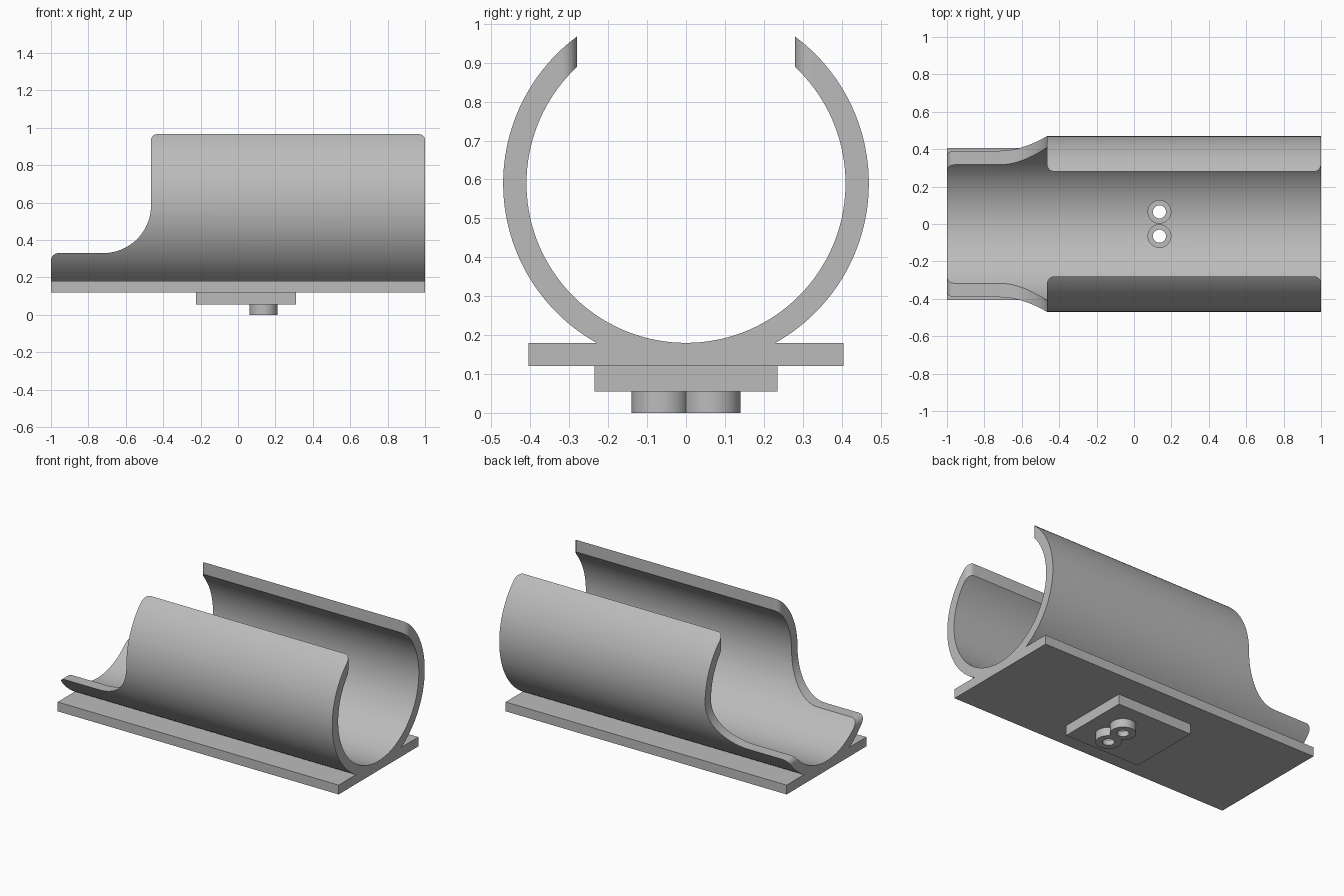
import bpy, bmesh
from math import sin, cos, pi, radians, asin, acos

if "Cube" in bpy.data.objects:
    bpy.data.objects.remove(bpy.data.objects["Cube"], do_unlink=True)

grey = bpy.data.materials.new("plain grey")
grey.use_nodes = True
grey.diffuse_color = (0.5, 0.5, 0.5, 1)
grey.node_tree.nodes["Principled BSDF"].inputs["Base Color"].default_value = (0.5, 0.5, 0.5, 1)

OUTER, INNER, AXIS_Z = 0.47, 0.41, 0.59
PLATE_LOW, PLATE_TOP, PLATE_HALF = 0.12, 0.18, 0.405
HOLE_X, HOLE_Y = 0.136, 0.065


def arc(cu, cv, r, a0, a1, n):
    """Points on an arc, angles in radians."""
    return [(cu + r * cos(a0 + (a1 - a0) * i / n), cv + r * sin(a0 + (a1 - a0) * i / n))
            for i in range(n + 1)]


def prism(name, outline, axis, lo, hi):
    """Extrude a 2D outline along one axis."""
    place = {"x": lambda u, v, t: (t, u, v),
             "y": lambda u, v, t: (u, t, v),
             "z": lambda u, v, t: (u, v, t)}[axis]
    bm = bmesh.new()
    ends = [[bm.verts.new(place(u, v, t)) for u, v in outline] for t in (lo, hi)]
    for ring in ends:
        bm.faces.new(ring)
    n = len(outline)
    for i in range(n):
        j = (i + 1) % n
        bm.faces.new((ends[0][i], ends[0][j], ends[1][j], ends[1][i]))
    bmesh.ops.recalc_face_normals(bm, faces=bm.faces)
    mesh = bpy.data.meshes.new(name)
    bm.to_mesh(mesh)
    bm.free()
    mesh.materials.append(grey)
    obj = bpy.data.objects.new(name, mesh)
    bpy.context.collection.objects.link(obj)
    return obj


def cut(obj, cutters):
    bpy.context.view_layer.objects.active = obj
    for c in cutters:
        m = obj.modifiers.new("cut", "BOOLEAN")
        m.operation, m.solver, m.object = "DIFFERENCE", "EXACT", c
        bpy.ops.object.modifier_apply(modifier=m.name)


# Split tube and base plate as one cross-section
join = asin((PLATE_TOP - AXIS_Z) / OUTER)
rim = radians(65)
right = [(PLATE_HALF, PLATE_LOW), (PLATE_HALF, PLATE_TOP)] + arc(0, AXIS_Z, OUTER, join, rim, 56)
bore = arc(0, AXIS_Z, INNER, rim, -pi - rim, 120)
left = [(-u, v) for u, v in reversed(right)]
cradle = prism("cradle_and_base_plate", right + bore + left, "x", -1, 1)

# Pad and twin bosses beneath the plate
pad = prism("under_pad", [(-0.225, -0.235), (0.31, -0.235), (0.31, 0.235), (-0.225, 0.235)],
            "z", 0.055, PLATE_LOW)
R = 0.075
waist = acos(HOLE_Y / R)
lobe = arc(HOLE_X, HOLE_Y, R, -pi / 2 + waist, 1.5 * pi - waist, 48)
lobe_back = arc(HOLE_X, -HOLE_Y, R, pi / 2 + waist, 2.5 * pi - waist, 48)
bosses = prism("twin_bosses", lobe[:-1] + lobe_back[:-1], "z", 0, 0.055)

# Cutter for the top slot, flared at both ends
F = 0.04
side = ([(-0.6, 0.28 + F)] + arc(-0.465 + F, 0.28 + F, F, pi, 1.5 * pi, 8)
        + arc(1 - F, 0.28 + F, F, -pi / 2, 0, 8) + [(1.1, 0.28 + F)])
slot = prism("slot_cutter", side + [(x, -y) for x, y in reversed(side)], "z", 0.62, 1.2)

# Cutter for the low trough end with its swept shoulder
S = 0.255
step_outline = ([(-1.1, 0.33 - F)] + arc(-1 + F, 0.33 - F, F, pi, pi / 2, 8)
                + arc(-0.465 - S, 0.33 + S, S, -pi / 2, 0, 28) + [(-0.465, 1.2), (-1.1, 1.2)])
step = prism("step_cutter", step_outline, "y", -0.7, 0.7)

# Cutters for the counterbored screw holes
holes = []
for y in (HOLE_Y, -HOLE_Y):
    holes.append(prism("hole_cutter", arc(HOLE_X, y, 0.035, 0, 2 * pi, 32)[:-1], "z", -0.1, 0.4))
    holes.append(prism("counterbore_cutter", arc(HOLE_X, y, 0.061, 0, 2 * pi, 40)[:-1], "z", 0.035, 0.4))

cut(cradle, [slot, step] + holes)
cut(pad, holes)
cut(bosses, holes)
for c in [slot, step] + holes:
    bpy.data.objects.remove(c, do_unlink=True)

# Smooth curved walls, keep edges sharp
bpy.ops.object.select_all(action="DESELECT")
for o in (cradle, pad, bosses):
    o.select_set(True)
bpy.context.view_layer.objects.active = cradle
bpy.ops.object.shade_smooth_by_angle(angle=radians(30))
